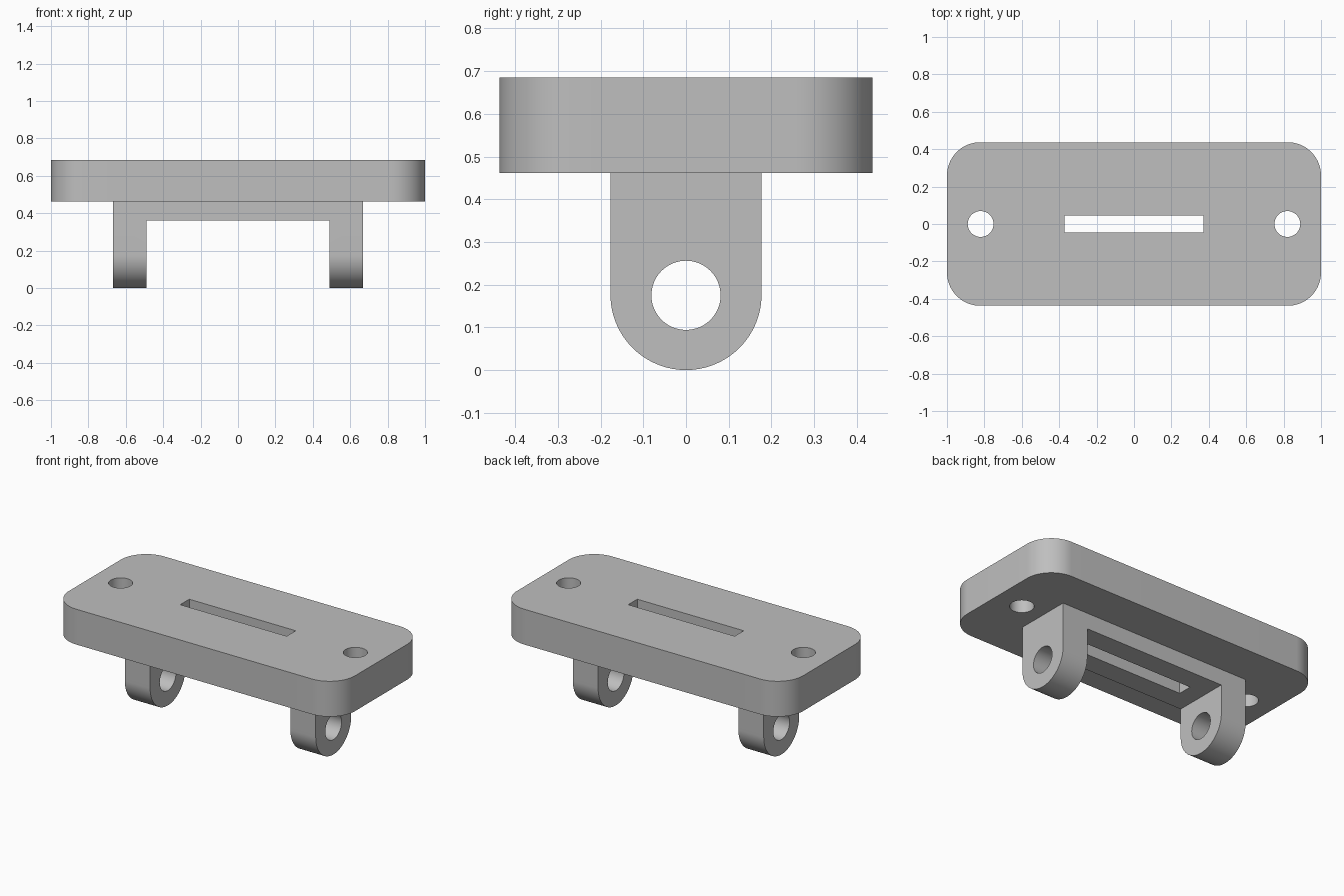
import bpy, bmesh
from math import pi, cos, sin
from mathutils import Vector

if "Cube" in bpy.data.objects:
    bpy.data.objects.remove(bpy.data.objects["Cube"], do_unlink=True)

# Main dimensions
PLATE_BOTTOM, PLATE_TOP = 0.462, 0.685
HALF_DEPTH, CORNER = 0.437, 0.178
LUG_IN, LUG_OUT, LUG_R = 0.49, 0.667, 0.177
BRIDGE_BOTTOM = 0.362

grey = bpy.data.materials.new("plain_grey")
grey.use_nodes = True
colour = (0.52, 0.52, 0.52, 1)
grey.diffuse_color = colour
grey.node_tree.nodes["Principled BSDF"].inputs["Base Color"].default_value = colour


def arc(cx, cy, r, start, end, steps):
    angles = [start + (end - start) * i / steps for i in range(steps + 1)]
    return [(cx + r * cos(a), cy + r * sin(a)) for a in angles]


def circle(cx, cy, r):
    return arc(cx, cy, r, 0, 2 * pi, 64)[:-1]


def prism(name, outline, lo, hi, axis="z"):
    """Extrude an outline along z (outline in x, y) or along x (outline in y, z)."""
    bm = bmesh.new()
    place = (lambda a, b: (a, b, lo)) if axis == "z" else (lambda a, b: (lo, a, b))
    step = Vector((0, 0, hi - lo)) if axis == "z" else Vector((hi - lo, 0, 0))
    face = bm.faces.new([bm.verts.new(place(a, b)) for a, b in outline])
    ext = bmesh.ops.extrude_face_region(bm, geom=[face], use_keep_orig=True)
    bmesh.ops.translate(bm, vec=step,
                        verts=[v for v in ext["geom"] if isinstance(v, bmesh.types.BMVert)])
    bmesh.ops.recalc_face_normals(bm, faces=bm.faces)
    mesh = bpy.data.meshes.new(name)
    bm.to_mesh(mesh)
    bm.free()
    mesh.materials.append(grey)
    obj = bpy.data.objects.new(name, mesh)
    bpy.context.collection.objects.link(obj)
    return obj


def rectangle(x0, x1, y0, y1):
    return [(x0, y0), (x1, y0), (x1, y1), (x0, y1)]


def combine(target, other, operation):
    """Apply a boolean and discard the helper."""
    mod = target.modifiers.new(operation.lower(), "BOOLEAN")
    mod.operation, mod.solver, mod.object = operation, "EXACT", other
    bpy.context.view_layer.objects.active = target
    bpy.ops.object.modifier_apply(modifier=mod.name)
    bpy.data.objects.remove(other, do_unlink=True)


# Rounded plate
cx, cy = 1 - CORNER, HALF_DEPTH - CORNER
plate_outline = []
for i, (sx, sy) in enumerate([(1, 1), (-1, 1), (-1, -1), (1, -1)]):
    plate_outline += arc(sx * cx, sy * cy, CORNER, i * pi / 2, (i + 1) * pi / 2, 20)
bracket = prism("mounting_bracket", plate_outline, PLATE_BOTTOM, PLATE_TOP)

# Round-ended lugs joined by a bridge, rooted inside the plate
root = PLATE_BOTTOM + 0.08
lug_outline = arc(0, LUG_R, LUG_R, pi, 2 * pi, 48) + [(LUG_R, root), (-LUG_R, root)]
lugs = prism("lugs", lug_outline, -LUG_OUT, LUG_OUT, "x")
combine(lugs, prism("gap", rectangle(-0.3, 0.3, -0.1, BRIDGE_BOTTOM), -LUG_IN, LUG_IN, "x"),
        "DIFFERENCE")
combine(lugs, prism("pin_hole", circle(0, 0.175, 0.081), -1, 1, "x"), "DIFFERENCE")
combine(bracket, lugs, "UNION")

# Central slot and screw holes
combine(bracket, prism("slot", rectangle(-0.372, 0.372, -0.045, 0.045), 0.2, 1), "DIFFERENCE")
for side in (-1, 1):
    combine(bracket, prism("screw_hole", circle(side * 0.82, 0, 0.069), 0.2, 1), "DIFFERENCE")

bpy.ops.object.select_all(action="DESELECT")
bracket.select_set(True)
bpy.context.view_layer.objects.active = bracket
bpy.ops.object.shade_smooth_by_angle(angle=pi / 6)
